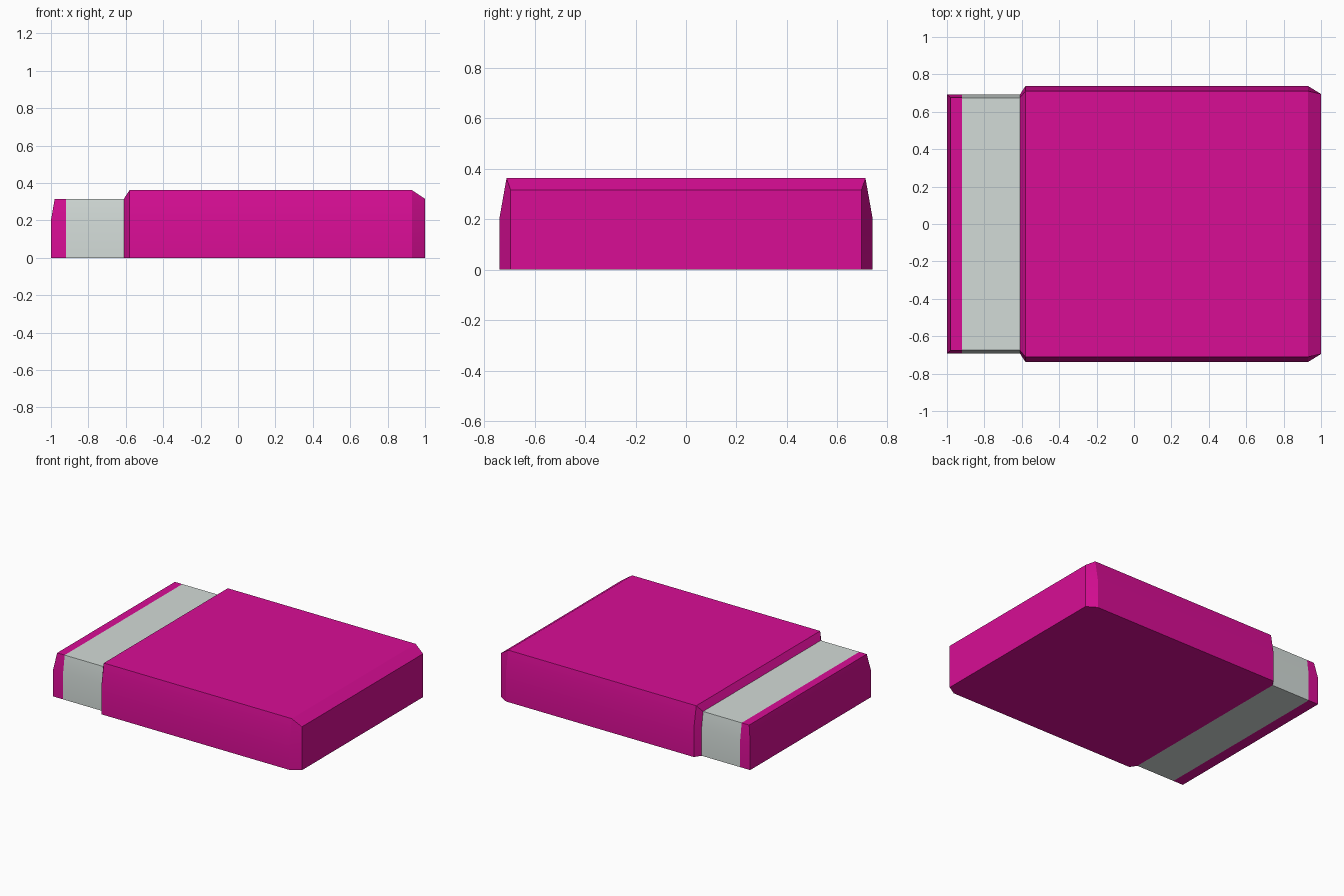
import bpy, bmesh, math

if "Cube" in bpy.data.objects:
    bpy.data.objects.remove(bpy.data.objects["Cube"])


def material(name, rgb):
    m = bpy.data.materials.new(name)
    m.diffuse_color = (*rgb, 1)
    m.use_nodes = True
    m.node_tree.nodes["Principled BSDF"].inputs["Base Color"].default_value = m.diffuse_color
    return m


pink = material("bright pink", (0.69, 0.004, 0.30))
grey = material("pale grey", (0.65, 0.71, 0.685))


def loft(name, rings, mats, caps=(True, True)):
    """Skin a list of equally sized closed rings and cap the chosen ends."""
    bm = bmesh.new()
    vr = [[bm.verts.new(p) for p in ring] for ring in rings]
    n = len(vr[0])
    for a, b in zip(vr, vr[1:]):
        for i in range(n):
            j = (i + 1) % n
            bm.faces.new((a[i], a[j], b[j], b[i]))
    for ring, cap in zip((vr[0], vr[-1]), caps):
        if cap:
            bm.faces.new(ring)
    bmesh.ops.recalc_face_normals(bm, faces=bm.faces)
    mesh = bpy.data.meshes.new(name)
    obj = bpy.data.objects.new(name, mesh)
    bpy.context.collection.objects.link(obj)
    for m in mats:
        mesh.materials.append(m)
    return obj, bm


def finish(obj, bm):
    bm.to_mesh(obj.data)
    bm.free()
    bpy.ops.object.select_all(action='DESELECT')
    obj.select_set(True)
    bpy.context.view_layer.objects.active = obj
    bpy.ops.object.shade_smooth_by_angle(angle=math.radians(25))


# Main body: cross-sections along x with a shoulder and a slightly narrower top
def section(x, low, top, shoulder, height):
    half = [(low, 0), (low, shoulder), (top, height)]
    return [(x, y, z) for y, z in half] + [(x, -y, z) for y, z in reversed(half)]


body, bm = loft("main_body", [
    section(-0.61, 0.692, 0.675, 0.20, 0.315),
    section(-0.58, 0.738, 0.711, 0.21, 0.362),
    section(0.93, 0.738, 0.711, 0.21, 0.362),
    section(1.0, 0.695, 0.695, 0.20, 0.315)], [pink])
finish(body, bm)


# Narrow end block: stacked rectangles, tapered above the shoulder
def rectangle(x, y, z):
    return [(x, -y, z), (-0.61, -y, z), (-0.61, y, z), (x, y, z)]


block, bm = loft("banded_end", [
    rectangle(-1.0, 0.692, 0),
    rectangle(-1.0, 0.692, 0.20),
    rectangle(-0.98, 0.675, 0.315)], [pink, grey])

# Drop the hidden faces against the body, then cut the grey band
hidden = [f for f in bm.faces if all(v.co.x > -0.62 for v in f.verts)]
bmesh.ops.delete(bm, geom=hidden, context='FACES')
bmesh.ops.bisect_plane(bm, geom=bm.verts[:] + bm.edges[:] + bm.faces[:],
                       plane_co=(-0.92, 0, 0), plane_no=(1, 0, 0))
for f in bm.faces:
    f.material_index = int(f.calc_center_median().x > -0.92)
finish(block, bm)
